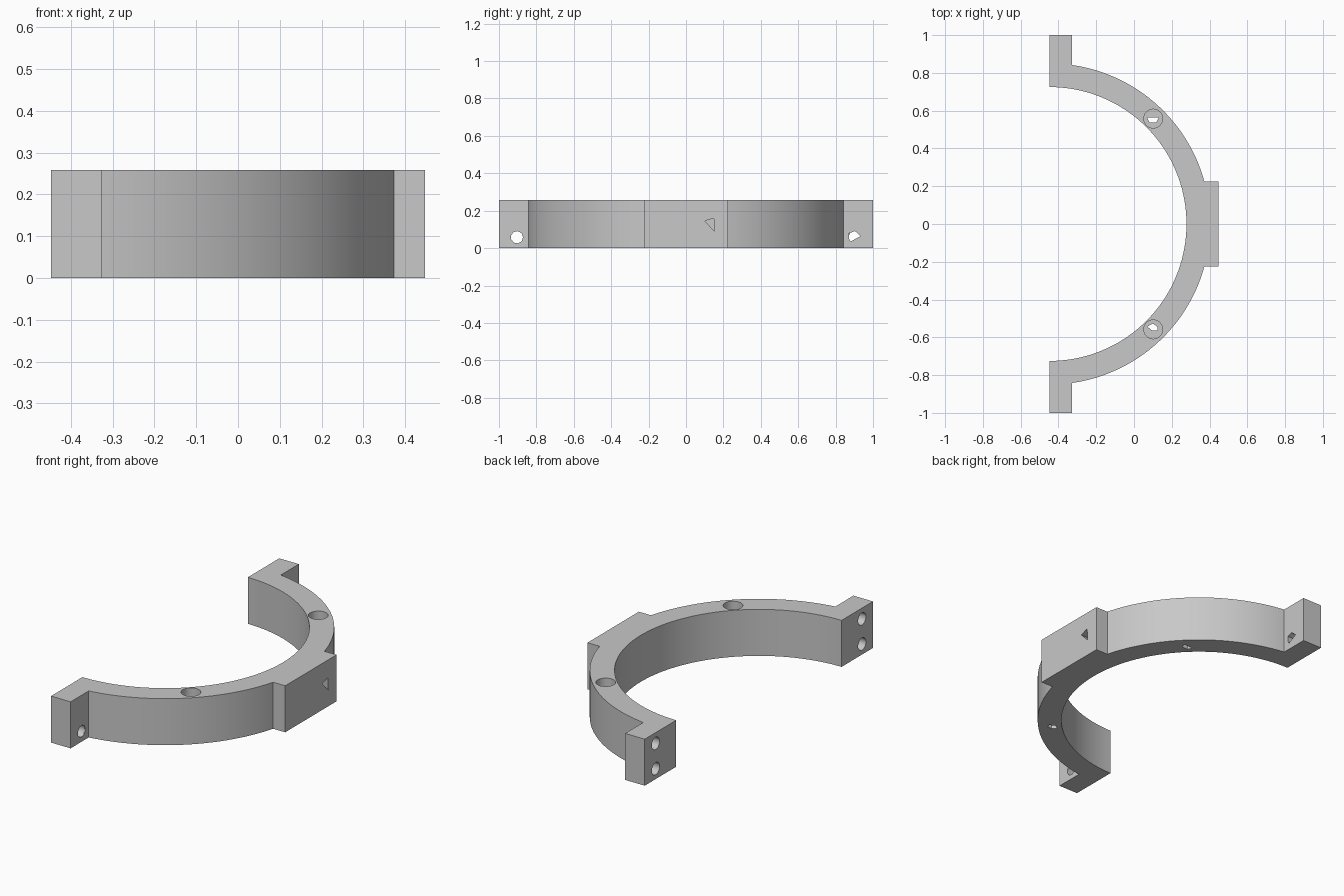
import bpy
import bmesh
from math import acos, asin, cos, sin, pi, radians
from mathutils import Matrix, Vector

cube = bpy.data.objects.get("Cube")
if cube:
    bpy.data.objects.remove(cube)

CX = -0.447          # arc centre and flat end plane
R_IN, R_OUT = 0.725, 0.85
LUG_X = CX + 0.12
PAD_X, PAD_Y = 0.447, 0.225
HEIGHT = 0.258

grey = bpy.data.materials.new("plain grey")
grey.use_nodes = True
colour = (0.58, 0.58, 0.58, 1)
grey.diffuse_color = colour
grey.node_tree.nodes["Principled BSDF"].inputs["Base Color"].default_value = colour


def prism(name, outline, start, end, axis="Z"):
    """Extrude a closed 2D outline along z, or a (y, z) outline along x."""
    bm = bmesh.new()
    if axis == "Z":
        base = [Vector((a, b, start)) for a, b in outline]
        move = Vector((0, 0, end - start))
    else:
        base = [Vector((start, a, b)) for a, b in outline]
        move = Vector((end - start, 0, 0))
    face = bm.faces.new([bm.verts.new(p) for p in base])
    made = bmesh.ops.extrude_face_region(bm, geom=[face])["geom"]
    bmesh.ops.translate(bm, vec=move, verts=[v for v in made if isinstance(v, bmesh.types.BMVert)])
    bmesh.ops.recalc_face_normals(bm, faces=bm.faces)
    mesh = bpy.data.meshes.new(name)
    bm.to_mesh(mesh)
    bm.free()
    mesh.materials.append(grey)
    obj = bpy.data.objects.new(name, mesh)
    bpy.context.collection.objects.link(obj)
    return obj


def arc(radius, a0, a1, steps, cx=CX, cy=0):
    return [(cx + radius * cos(a0 + (a1 - a0) * i / steps),
             cy + radius * sin(a0 + (a1 - a0) * i / steps)) for i in range(steps + 1)]


def circle(cx, cy, radius, sides=24):
    return arc(radius, 0, 2 * pi, sides, cx, cy)[:-1]


# Half ring with end lugs and a side pad as one profile
lug_angle = acos((LUG_X - CX) / R_OUT)
pad_angle = asin(PAD_Y / R_OUT)
upper = [(PAD_X, PAD_Y)] + arc(R_OUT, pad_angle, lug_angle, 40) + [(LUG_X, 1), (CX, 1)]
lower = [(x, -y) for x, y in reversed(upper)]
profile = upper + arc(R_IN, pi / 2, -pi / 2, 72) + lower
bracket = prism("half_ring_bracket", profile, 0, HEIGHT)

cutters = []
for side in (1, -1):
    # Vertical screw recess in the ring
    cutters.append(prism("recess_cutter", circle(0.102, side * 0.558, 0.05), 0.08, 0.3))
    # Two bolt bores in each lug
    for z in (0.198, 0.058):
        cutters.append(prism("bolt_cutter", circle(side * 0.904, z, 0.034),
                             CX - 0.1, LUG_X - 0.008, "X"))

# Openings at the far ends of the recesses and bores
cutters.append(prism("exit_cutter", [(0.07, 0.563), (0.13, 0.563), (0.118, 0.537), (0.082, 0.537)], -0.1, 0.12))
cutters.append(prism("exit_cutter", [(0.07, -0.543), (0.1, -0.527), (0.125, -0.545), (0.125, -0.563), (0.095, -0.563)], -0.1, 0.12))
cutters.append(prism("exit_cutter", circle(-0.904, 0.058, 0.033, 9), CX + 0.05, LUG_X + 0.1, "X"))
cutters.append(prism("exit_cutter", [(0.872, 0.08), (0.904, 0.091), (0.934, 0.064), (0.88, 0.036), (0.872, 0.05)],
                     CX + 0.05, LUG_X + 0.1, "X"))
# Small notch in the side pad
cutters.append(prism("notch_cutter", [(0.1, 0.145), (0.148, 0.16), (0.153, 0.09)], PAD_X - 0.08, PAD_X + 0.1, "X"))

bpy.ops.object.select_all(action="DESELECT")
bracket.select_set(True)
bpy.context.view_layer.objects.active = bracket
for cutter in cutters:
    cutter.hide_render = True
    mod = bracket.modifiers.new("hole", "BOOLEAN")
    mod.operation = "DIFFERENCE"
    mod.solver = "EXACT"
    mod.object = cutter
    bpy.ops.object.modifier_apply(modifier=mod.name)
for cutter in cutters:
    bpy.data.objects.remove(cutter)

bpy.ops.object.shade_smooth_by_angle(angle=radians(30))
